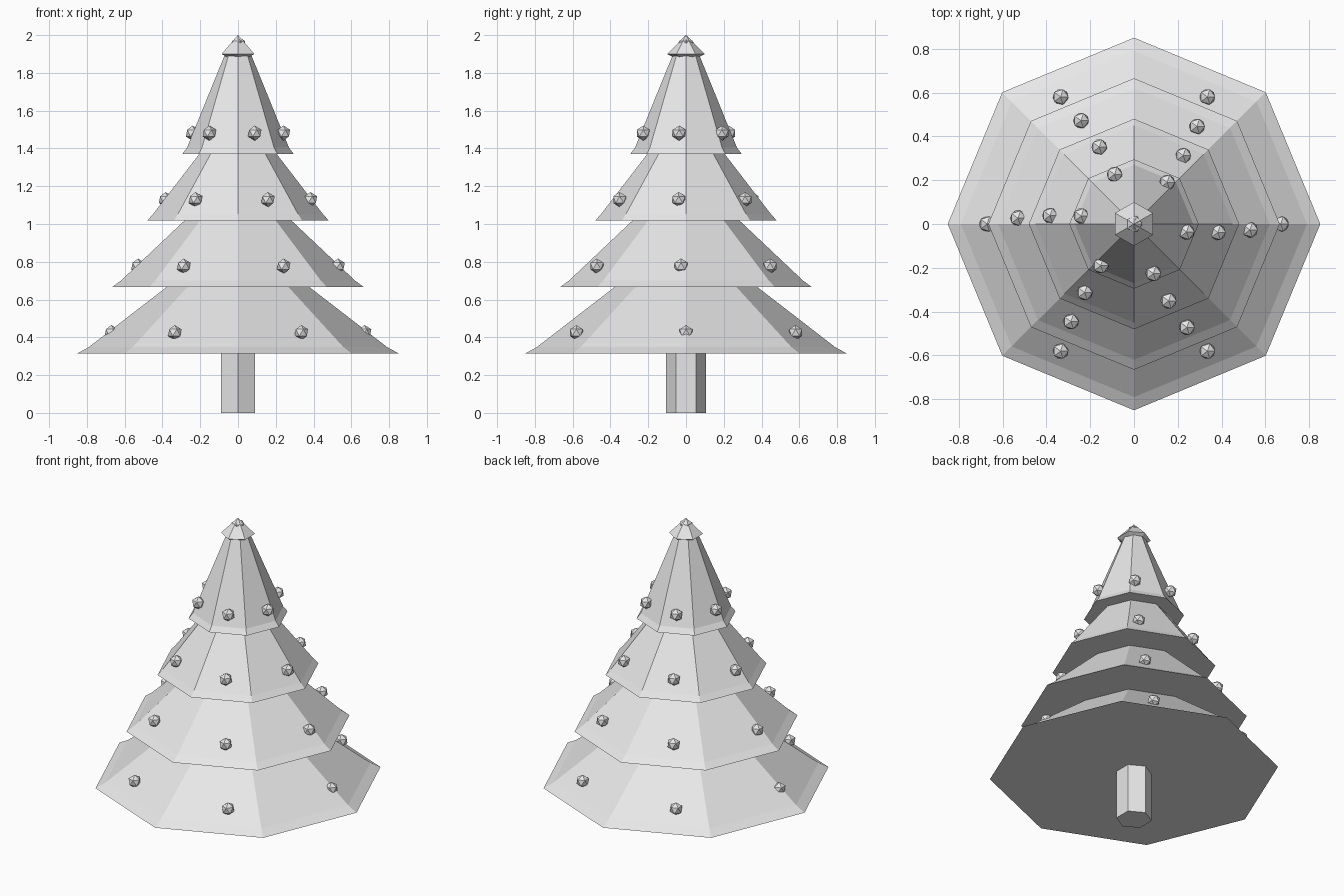
import bpy
import bmesh
from math import cos, sin, pi
from mathutils import Matrix

cube = bpy.data.objects.get("Cube")
if cube:
    bpy.data.objects.remove(cube, do_unlink=True)

grey = bpy.data.materials.new("light grey")
grey.use_nodes = True
grey.diffuse_color = (0.8, 0.8, 0.8, 1)
grey.node_tree.nodes["Principled BSDF"].inputs["Base Color"].default_value = (0.8, 0.8, 0.8, 1)


def finish(name, bm):
    bmesh.ops.recalc_face_normals(bm, faces=bm.faces)
    mesh = bpy.data.meshes.new(name)
    bm.to_mesh(mesh)
    bm.free()
    mesh.materials.append(grey)
    obj = bpy.data.objects.new(name, mesh)
    bpy.context.collection.objects.link(obj)
    return obj


def lathe(name, profile, sides, turn=0.0):
    """Faceted solid from (radius, height) rings, closed at both ends."""
    bm = bmesh.new()
    rings = []
    for r, z in profile:
        rings.append([bm.verts.new((r * cos(turn + 2 * pi * i / sides),
                                    r * sin(turn + 2 * pi * i / sides), z))
                      for i in range(sides)])
    for low, high in zip(rings, rings[1:]):
        for i in range(sides):
            j = (i + 1) % sides
            bm.faces.new((low[i], low[j], high[j], high[i]))
    bm.faces.new(rings[0])
    bm.faces.new(rings[-1])
    bmesh.ops.remove_doubles(bm, verts=bm.verts, dist=1e-5)
    return finish(name, bm)


def bauble(name, x, y, z, r):
    bm = bmesh.new()
    bmesh.ops.create_icosphere(bm, subdivisions=1, radius=r,
                               matrix=Matrix.Translation((x, y, z)))
    return finish(name, bm)


# Six-sided trunk with a corner to the front
lathe("trunk", [(0.105, 0), (0.105, 0.33)], 6, pi / 2)

# Four skirts of branches: rim radius, shoulder radius, neck radius, neck height
tiers = [(0.85, 0.79, 0.36, 0.68),
         (0.665, 0.62, 0.26, 1.04),
         (0.48, 0.45, 0.19, 1.39),
         (0.295, 0.27, 0.06, 1.92)]
bauble_radii = [0.67, 0.53, 0.385, 0.243]
for t, (rim, shoulder, neck, top) in enumerate(tiers):
    base = 0.315 + 0.352 * t
    lathe(f"branches_{t + 1}",
          [(rim, base), (shoulder, base + 0.033), (neck, top)], 8)
    # Six baubles per skirt, each ring turned a little further
    for k in range(6):
        a = k * pi / 3 - 0.05 * t
        bauble(f"bauble_{t + 1}_{k + 1}", bauble_radii[t] * cos(a),
               bauble_radii[t] * sin(a), base + 0.11, 0.04)

# Pointed topper with a small faceted bead
lathe("topper", [(0.06, 1.88), (0.1, 1.9), (0.001, 2.0)], 6, pi / 2)
bauble("topper_bead", 0, 0, 1.95, 0.042)
